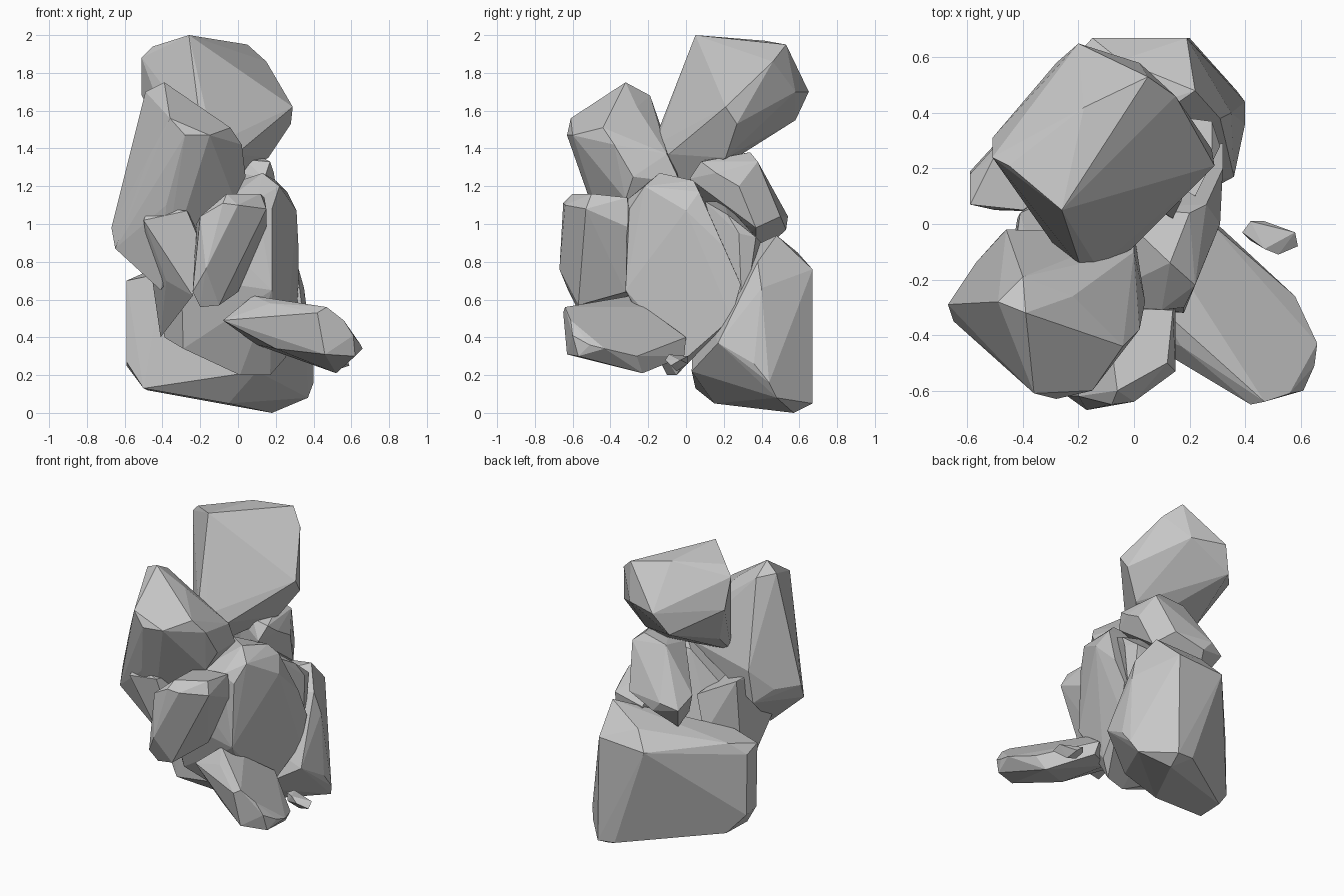
import bpy, bmesh, math

stone = bpy.data.materials.new("stone_grey")
stone.diffuse_color = (0.57, 0.57, 0.57, 1)


def rock(name, *corners):
    """Faceted stone: convex hull around a few corner points."""
    bm = bmesh.new()
    for c in corners:
        bm.verts.new(c)
    bmesh.ops.convex_hull(bm, input=bm.verts[:])
    loose = [v for v in bm.verts if not v.link_faces]
    bmesh.ops.delete(bm, geom=loose, context='VERTS')
    # merge nearly flat neighbours into larger facets
    bmesh.ops.dissolve_limit(bm, angle_limit=math.radians(3),
                             verts=bm.verts[:], edges=bm.edges[:])
    bmesh.ops.recalc_face_normals(bm, faces=bm.faces[:])
    me = bpy.data.meshes.new(name)
    bm.to_mesh(me)
    bm.free()
    me.materials.append(stone)
    ob = bpy.data.objects.new(name, me)
    bpy.context.collection.objects.link(ob)
    return ob


# large boulder on top
rock("top_boulder",
     (-.26, .05, 2.0), (-.45, .21, 1.94), (-.51, .24, 1.88), (-.51, .31, 1.68),
     (-.18, .42, 1.97), (.05, .53, 1.95), (.15, .46, 1.86), (.29, .21, 1.62),
     (.28, .27, 1.53), (.16, .21, 1.35), (.0, .2, 1.31), (-.01, -.09, 1.37),
     (-.13, -.16, 1.42), (-.19, -.16, 1.46), (-.25, -.13, 1.17), (-.1, -.04, 1.2),
     (-.2, .65, 1.7), (-.28, .58, 1.55), (-.36, .15, 1.38), (.02, .58, 1.7))

# tall boulder leaning on the left
rock("left_boulder",
     (-.39, -.32, 1.75), (-.49, -.28, 1.70), (-.40, -.19, 1.68), (-.22, -.26, 1.62),
     (-.36, -.61, 1.56), (-.38, -.58, 1.45), (-.28, -.63, 1.47), (-.15, -.6, 1.47),
     (-.04, -.44, 1.51), (.02, -.38, 1.42), (.04, -.28, 1.25), (.0, -.1, 1.37),
     (.0, -.03, 1.22), (-.67, -.29, .98), (-.65, -.35, .87), (-.41, -.33, .65),
     (-.47, -.5, 1.36), (-.38, -.5, 1.1), (-.48, -.04, .9), (-.46, -.02, 1.12),
     (-.57, -.14, .98), (-.02, -.32, 1.13))

# long stone under the left boulder
rock("left_wedge",
     (-.47, -.42, 1.09), (-.5, -.46, 1.02), (-.27, -.5, 1.07), (-.22, -.5, .95),
     (-.38, -.38, .7), (-.24, -.46, .62), (-.41, -.08, .4), (-.41, .04, 1.06),
     (-.42, .02, .72), (-.18, .14, .95), (-.25, .16, .7))

# upright block at the front
rock("front_block",
     (-.06, -.6, 1.16), (.12, -.5, 1.16), (.14, -.31, 1.14), (.15, -.53, 1.08),
     (.15, -.3, .98), (-.08, -.65, 1.11), (.0, -.64, 1.1), (-.2, -.62, 1.04),
     (-.22, -.38, 1.0), (-.24, -.62, .64), (-.17, -.67, .76), (-.2, -.58, .56),
     (-.1, -.57, .57), (.0, -.32, .64), (-.18, -.3, .62), (-.1, -.3, 1.12))

# wide boulder in the middle
rock("centre_boulder",
     (.13, -.14, 1.27), (.2, .04, 1.23), (.26, .07, 1.17), (.22, -.22, 1.2),
     (.1, -.31, 1.13), (.18, -.3, 1.08), (.31, .0, 1.07), (.32, .2, .88),
     (.32, .29, .68), (.31, .24, .5), (.18, -.32, .65), (.25, .0, .29),
     (.17, -.05, .2), (.01, -.1, .2), (-.29, -.17, .34), (-.39, -.08, .4),
     (-.42, -.1, .76), (-.3, -.28, .72), (-.2, -.3, 1.02), (-.08, .06, 1.2),
     (-.3, .1, .6), (.0, .25, .6))

# big base boulder at the back
rock("base_boulder",
     (-.59, .07, .70), (-.59, .18, .66), (-.5, .25, .74), (-.59, .08, .27),
     (-.59, .19, .25), (-.5, .05, .13), (-.48, .25, .12), (-.05, .15, .05),
     (.18, .57, 0), (.2, .67, .05), (.37, .48, .08), (.4, .44, .16),
     (.4, .36, .26), (.36, .17, .37), (.1, .03, .22), (.35, .4, .66),
     (.31, .38, .8), (.19, .67, .76), (-.15, .67, .74), (.08, .66, .06),
     (.22, .48, .94), (-.05, .59, .85), (-.4, .05, .74))

# stone bridging base and top boulder
rock("bridge_stone",
     (.17, .08, 1.33), (.04, .1, 1.34), (.19, .16, 1.27), (.14, .02, 1.24),
     (.08, .34, 1.38), (.14, .38, 1.33), (.2, .28, 1.2), (-.1, .36, 1.35),
     (-.18, .54, 1.04), (-.12, .53, .97), (-.29, .5, 1.0), (-.3, .36, 1.06),
     (.16, .37, .98), (.08, .5, 1.04), (-.1, .15, 1.3), (-.05, .12, 1.05),
     (-.2, .37, .82), (-.2, .25, .88))

# thin stone filling the gap on the right
rock("gap_stone",
     (.28, .22, 1.05), (.31, .28, .95), (.28, .37, .93), (.22, .1, 1.12),
     (.28, .3, .45), (.1, .35, .5), (.05, .2, 1.12), (.05, .4, .9))

# flat slab lying front right
rock("front_slab",
     (-.08, -.35, .49), (.08, -.29, .62), (.2, -.22, .56), (.47, -.64, .56),
     (.42, -.65, .53), (.17, -.44, .58), (.56, -.61, .49), (.61, -.6, .41),
     (.66, -.43, .34), (.65, -.51, .36), (.58, -.26, .3), (.52, -.23, .21),
     (.28, 0, .4), (.31, -.01, .3), (.4, -.1, .27), (.46, -.63, .31),
     (.62, -.57, .3), (.2, -.46, .34), (.1, -.15, .36))

# pebble beside the slab
rock("pebble",
     (.39, -.03, .29), (.42, .01, .3), (.47, .01, .26), (.58, -.03, .28),
     (.59, -.08, .25), (.52, -.11, .28), (.47, -.09, .31), (.5, -.05, .22),
     (.42, -.06, .25))
